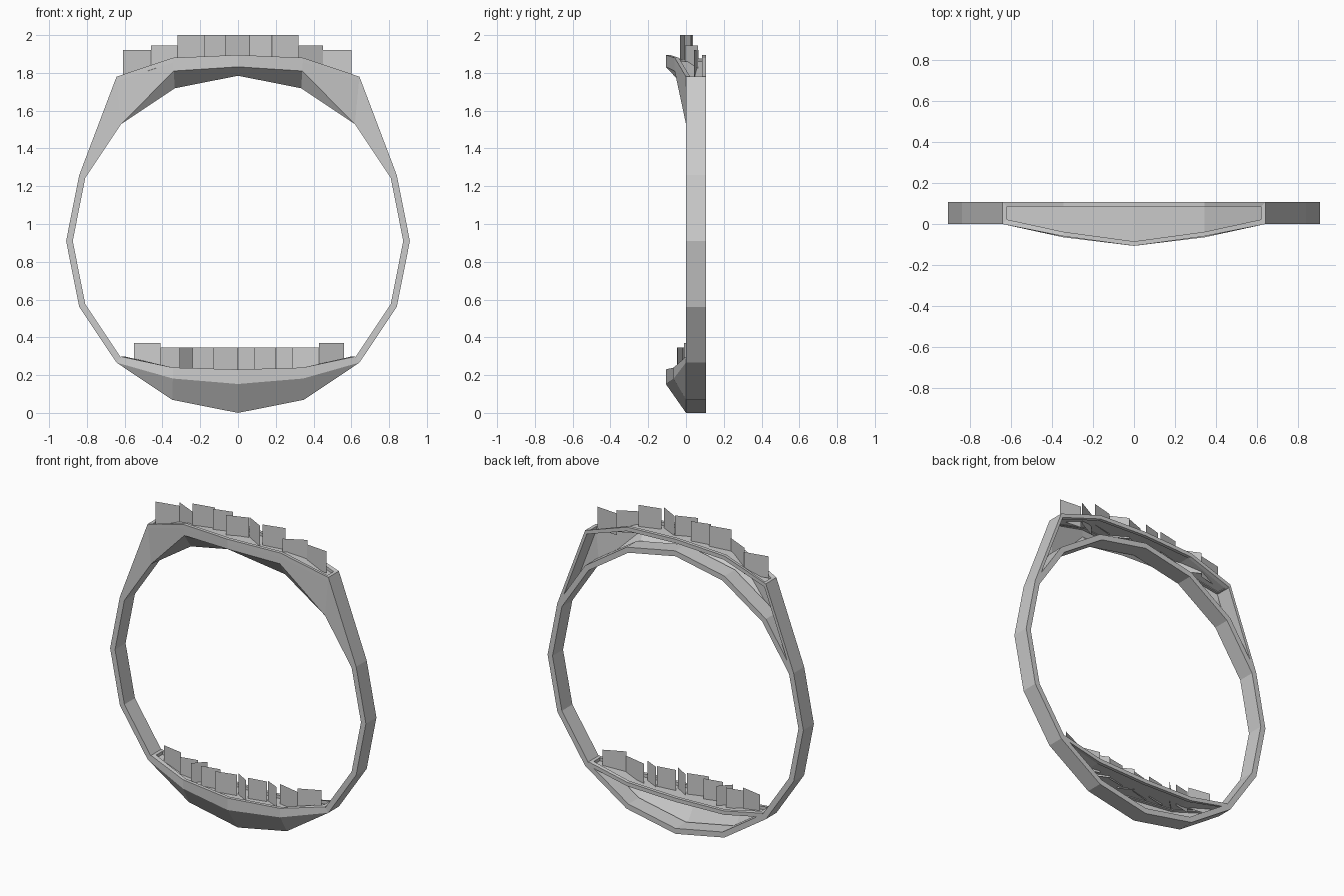
import bpy, bmesh, math

cube = bpy.data.objects.get("Cube")
if cube:
    bpy.data.objects.remove(cube, do_unlink=True)

grey = bpy.data.materials.new("plain_grey")
grey.use_nodes = True
COLOUR = (0.6, 0.6, 0.6, 1)
grey.diffuse_color = COLOUR
grey.node_tree.nodes["Principled BSDF"].inputs["Base Color"].default_value = COLOUR

R_OUT, R_IN, BACK = 0.91, 0.875, 0.107
STEP = math.tau / 16


def loft(name, rows, close_rows=False, close_cols=False, solid=False):
    """Quads between neighbouring rows of points."""
    bm = bmesh.new()
    grid = [[bm.verts.new(p) for p in row] for row in rows]
    n, m = len(grid), len(grid[0])
    for i in range(n if close_rows else n - 1):
        for j in range(m if close_cols else m - 1):
            a, b = grid[i], grid[(i + 1) % n]
            k = (j + 1) % m
            bm.faces.new((a[j], a[k], b[k], b[j]))
    if solid:
        for row in (grid[0], grid[-1]):
            bm.faces.new(row)
    bmesh.ops.remove_doubles(bm, verts=bm.verts, dist=0.0005)
    bmesh.ops.recalc_face_normals(bm, faces=bm.faces)
    mesh = bpy.data.meshes.new(name)
    bm.to_mesh(mesh)
    bm.free()
    mesh.materials.append(grey)
    obj = bpy.data.objects.new(name, mesh)
    bpy.context.collection.objects.link(obj)
    return obj


def mirrored(half):
    """Points listed from the middle to the left end, mirrored across x."""
    return [(-x, y, z) for x, y, z in half[:0:-1]] + half


def on_ring(radius, i, y=0):
    return (radius * math.sin(i * STEP), y, R_OUT + radius * math.cos(i * STEP))


# Hoop
loft("hoop", [[on_ring(R_IN, i, 0), on_ring(R_OUT, i, 0),
               on_ring(R_OUT, i, BACK), on_ring(R_IN, i, BACK)]
              for i in range(16)], True, True)


def planter(level, top, lip, base):
    """Open-backed trough: front panel, rim frame and soil."""
    top, lip, base = mirrored(top), mirrored(lip), mirrored(base)
    loft(level + "_front_panel", [top, lip, base])

    # Rim frame with a rectangular section
    w, d = 0.022, 0.025
    back = [(x, BACK, z) for x, y, z in reversed(top)]
    outer = top + back
    end = top[-1][0]
    squeeze = (end - w) / end

    def inset(p, front):
        at_end = abs(p[0]) > end - 0.001
        x = p[0] * squeeze if at_end else p[0]
        return (x, p[1] + (w if front else -w), p[2])

    front_in = [inset(p, True) for p in top]
    back_in = [inset(p, False) for p in back]
    inner = front_in + back_in

    def lower(pts, by):
        return [(x, y, z - by) for x, y, z in pts]

    loft(level + "_rim", [outer, inner, lower(inner, d), lower(outer, d)], True, True)
    loft(level + "_soil", [lower(front_in, 0.02), lower(back_in[::-1], 0.02)])


planter("upper",
        [(0, -BACK, 1.895), (0.345, -0.06, 1.88), (0.643, 0, 1.78)],
        [(0, -BACK, 1.832), (0.34, -0.06, 1.81), on_ring(R_IN, 2)],
        [on_ring(R_IN, i) for i in range(3)])
planter("lower",
        [(0, -BACK, 0.23), (0.345, -0.065, 0.24), (0.619, 0, 0.298)],
        [(0, -BACK, 0.153), (0.345, -0.065, 0.182), on_ring(R_OUT, 6)],
        [on_ring(R_OUT, 8 - i) for i in range(3)])

# Shoulders joining the hoop to the upper trough
for side, name in ((1, "left"), (-1, "right")):
    low, low_in = on_ring(R_OUT, 3), on_ring(R_IN, 3)
    elbow, corner = on_ring(R_IN, 2), (0.643, 0, 1.78)

    def at(p, y, dx=0):
        return (side * (p[0] - dx), y, p[2])

    loft(name + "_shoulder_front", [[at(low, 0), at(corner, 0)],
                                    [at(low_in, 0), at(elbow, 0)]])
    loft(name + "_shoulder_wall",
         [[at(p, 0), at(p, BACK), at(p, BACK, 0.02), at(p, 0.002, 0.02)]
          for p in (low, corner)], close_cols=True, solid=True)


def leaf_cards(level, cards, height):
    """Thin upright cards: x start, x end, y, top, turn in degrees."""
    for i, (x0, x1, y, top, turn) in enumerate(cards):
        dx = (x1 - x0) / 2
        dy = dx * math.tan(math.radians(turn))
        x = (x0 + x1) / 2
        loft(f"{level}_leaf_card_{i + 1}",
             [[(x - dx, y - dy, z), (x + dx, y + dy, z)] for z in (top - height, top)])


leaf_cards("upper", [
    (-0.61, -0.46, 0.05, 1.92, 12), (-0.46, -0.32, 0.03, 1.945, -25),
    (-0.32, -0.18, 0.01, 2, 12), (-0.18, -0.06, 0.02, 2, 15),
    (-0.07, 0.06, 0, 2, 20), (0.06, 0.18, 0, 2, -28),
    (0.18, 0.32, 0.01, 2, 14), (0.32, 0.45, 0.03, 1.945, 28),
    (0.45, 0.6, 0.05, 1.92, -5)], 0.14)
leaf_cards("lower", [
    (-0.55, -0.41, 0.02, 0.37, -10), (-0.41, -0.3, 0.01, 0.345, 12),
    (-0.31, -0.24, 0, 0.345, 45), (-0.24, -0.12, -0.02, 0.345, 12),
    (-0.13, 0, -0.03, 0.345, 15), (0, 0.09, -0.02, 0.345, -30),
    (0.08, 0.2, 0, 0.345, 10), (0.2, 0.29, 0, 0.345, -25),
    (0.28, 0.43, 0.01, 0.345, -12), (0.43, 0.56, 0.02, 0.37, 25)], 0.14)
